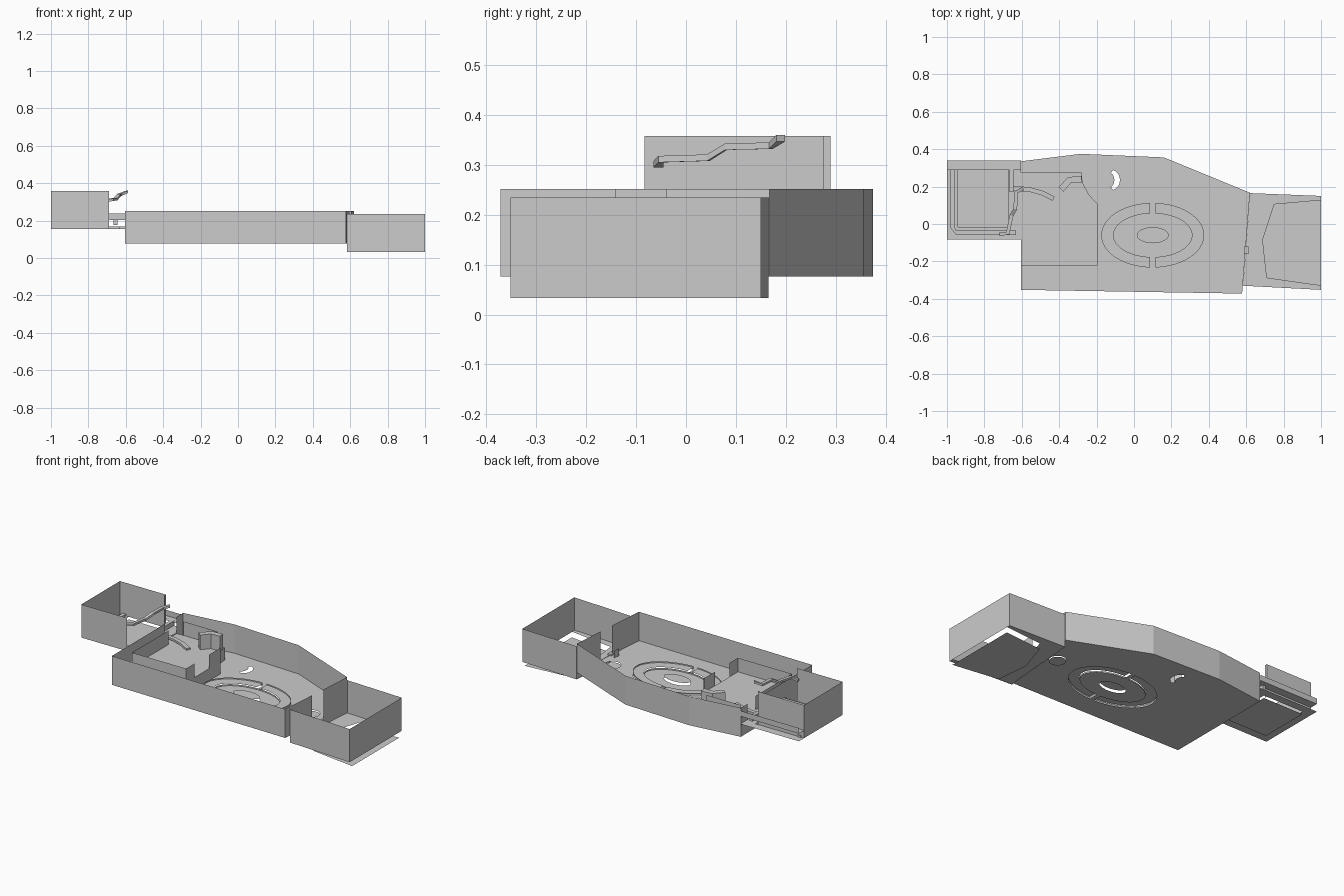
import bpy, bmesh
from math import cos, sin, pi
from mathutils import Vector

if "Cube" in bpy.data.objects:
    bpy.data.objects.remove(bpy.data.objects["Cube"])


def finish(name, bm):
    bmesh.ops.recalc_face_normals(bm, faces=bm.faces[:])
    me = bpy.data.meshes.new(name)
    bm.to_mesh(me)
    bm.free()
    ob = bpy.data.objects.new(name, me)
    bpy.context.collection.objects.link(ob)
    return ob


def sheet(name, outline, z, holes=()):
    """Flat floor sheet with optional holes."""
    bm = bmesh.new()
    edges = []
    for loop in [outline, *holes]:
        vs = [bm.verts.new((x, y, z)) for x, y in loop]
        edges += [bm.edges.new((vs[i], vs[(i + 1) % len(vs)])) for i in range(len(vs))]
    bmesh.ops.triangle_fill(bm, use_beauty=True, use_dissolve=False, edges=edges,
                            normal=(0, 0, 1))
    bmesh.ops.dissolve_limit(bm, angle_limit=0.01, verts=bm.verts[:], edges=bm.edges[:])
    return finish(name, bm)


def wall(name, pts, z0, z1, closed=False):
    """Thin upright wall along a plan line."""
    bm = bmesh.new()
    lo = [bm.verts.new((x, y, z0)) for x, y in pts]
    hi = [bm.verts.new((x, y, z1)) for x, y in pts]
    n = len(pts)
    for i in range(n if closed else n - 1):
        j = (i + 1) % n
        bm.faces.new((lo[i], lo[j], hi[j], hi[i]))
    return finish(name, bm)


def strip(name, path, width, thick):
    """Rectangular bar swept along a 3D path, kept level sideways."""
    bm = bmesh.new()
    P = [Vector(p) for p in path]
    rings = []
    for i, p in enumerate(P):
        d = P[min(i + 1, len(P) - 1)] - P[max(i - 1, 0)]
        s = Vector((-d.y, d.x, 0)).normalized() * width / 2
        up = Vector((0, 0, thick))
        rings.append([bm.verts.new(v) for v in (p - s - up, p + s - up, p + s, p - s)])
    for a, b in zip(rings, rings[1:]):
        for k in range(4):
            m = (k + 1) % 4
            bm.faces.new((a[k], a[m], b[m], b[k]))
    bm.faces.new(rings[0][::-1])
    bm.faces.new(rings[-1])
    return finish(name, bm)


def arc(cx, cy, rx, ry, a0=0.0, a1=2 * pi, n=40, full=True):
    return [(cx + rx * cos(a0 + (a1 - a0) * i / n), cy + ry * sin(a0 + (a1 - a0) * i / n))
            for i in range(n if full else n + 1)]


# --- central hall ---
CX, CY = 0.10, -0.06
FLOOR, TOP = 0.076, 0.252
hall = [(-.605, .335), (-.285, .375), (.16, .356), (.62, .167), (.578, -.372), (-.605, -.352)]
crescent = (arc(-.125, .235, .05, .055, -1.3, 1.3, 8, False)
            + arc(-.135, .235, .03, .04, 1.2, -1.2, 8, False))
disc = arc(.515, -.027, .047, .047, n=20)


def half_ring(side):
    """Half of the outer dais ring, leaving a narrow bridge in the middle."""
    a, b = -pi / 2, pi / 2
    if side < 0:
        a, b = pi / 2, 3 * pi / 2
    o = 0.05
    return (arc(CX, CY, .275, .173, a + o, b - o, 24, False)
            + arc(CX, CY, .21, .117, b - o * 1.3, a + o * 1.3, 24, False))


core = arc(CX, CY, .085, .043, n=32)
inner = arc(CX, CY, .21, .117, n=48)
halves = [half_ring(1), half_ring(-1)]
sheet("hall_floor", hall, FLOOR, [core, *halves, crescent, disc])
for tag, h in zip(("right", "left"), halves):
    sheet("dais_ring_" + tag, h, .090)
    wall("dais_ring_riser_" + tag, h[:25], .082, .098)
sheet("dais_core", core, .093)
wall("dais_rim", inner, FLOOR, .085, True)
sheet("floor_disc", disc, .070)

wall("hall_outer_wall", [hall[4], hall[5]], FLOOR, TOP)
wall("hall_back_wall", hall[:4], FLOOR, TOP)
wall("hall_left_wall", [(-.605, -.352), (-.605, .16)], FLOOR, TOP)
wall("hall_left_wall_back", [(-.605, .27), (-.605, .335)], FLOOR, TOP)
wall("hall_left_wall_sill", [(-.605, .16), (-.605, .27)], FLOOR, .155)
wall("hall_right_wall_back", [(.62, .167), (.605, -.04)], FLOOR, TOP)
wall("hall_right_wall_front", [(.597, -.14), (.578, -.372)], FLOOR, TOP)
wall("doorway_jamb", [(.555, -.145), (.56, -.12), (.56, -.105)], FLOOR, .12)
strip("doorway_sill", [(.60, -.16, .085), (.60, -.12, .085)], .025, .012)

# --- raised alcove inside the hall ---
alcove = [(-.605, .275), (-.28, .275), (-.275, .22), (-.24, .155), (-.195, .108),
          (-.195, -.222), (-.56, -.222), (-.605, -.222)]
sheet("alcove_floor", alcove, .15)
wall("alcove_edge", alcove[1:6], FLOOR, .15)
wall("alcove_wall", [(-.56, .13), (-.56, -.222), (-.195, -.222), (-.195, -.14)], FLOOR, .235)
wall("alcove_wall_back", [(-.56, .275), (-.33, .275)], .15, .235)
wall("alcove_wall_right", [(-.195, .0), (-.195, .108), (-.22, .135)], FLOOR, .235)
strip("alcove_screen", [(-.39, .185, .24), (-.345, .235, .24), (-.28, .24, .24)], .035, .09)
strip("alcove_walkway", [(-.645, .19, .168), (-.56, .185, .168), (-.49, .165, .165),
                         (-.43, .135, .16)], .025, .012)

# --- right room ---
pit = [(1, .127), (.75, .105), (.688, -.085), (.71, -.287), (1, -.328)]
sheet("right_room_ledge", [(.62, .165), (1, .15)] + pit + [(1, -.352), (.582, -.33)], .035)
sheet("right_room_pit", pit, 0.0)
wall("right_room_wall", [(.604, -.04), (.622, .165), (1, .15), (1, -.352), (.582, -.33),
                         (.599, -.14)], .033, .235)
wall("right_room_step", [(.60, -.14), (.608, -.04)], .033, FLOOR)

# --- left room ---
well = [(-.94, .29), (-.67, .29), (-.67, -.015), (-.94, -.015)]
sheet("left_room_floor", [(-1, .34), (-.605, .34), (-.605, -.083), (-1, -.083)], .156, [well])
sheet("left_room_well", well, .14)
wall("left_room_wall", [(-.69, -.083), (-1, -.083), (-1, .29), (-.69, .29)], .156, .358)
wall("left_room_pier", [(-.69, .29), (-.69, .275)], .156, .358)
# back ledge with its low parapet
sheet("back_ledge", [(-1, .29), (-.605, .29), (-.605, .34), (-1, .34)], .203)
wall("back_parapet", [(-1, .34), (-.605, .34)], .203, .237)
strip("back_post", [(-.655, .31, .205), (-.655, .17, .205)], .02, .03)
# walkway around the room, level with the floor
strip("floor_kerb", [(-.97, .295, .168), (-.97, -.02, .168), (-.95, -.047, .168),
                     (-.63, -.047, .168)], .022, .012)
# rising rail on the open side
strip("rising_rail", [(-.72, -.055, .308), (-.675, -.05, .318), (-.655, .045, .321),
                      (-.635, .08, .343), (-.63, .17, .345), (-.592, .19, .36)], .02, .013)
